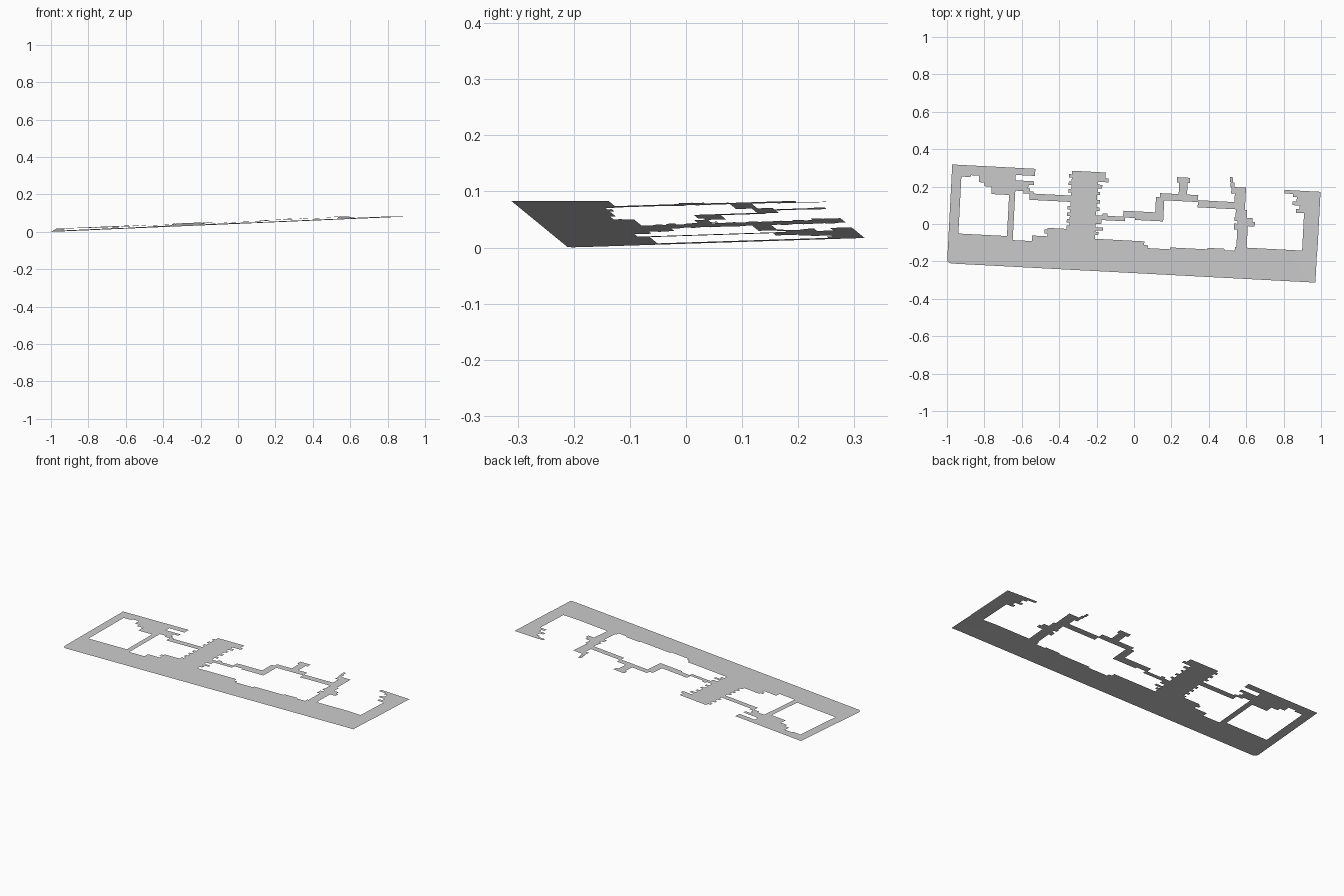
import bpy
import bmesh
import math
from mathutils import Matrix, Vector

cube = bpy.data.objects.get("Cube")
if cube:
    bpy.data.objects.remove(cube, do_unlink=True)

# Each rectangle is (left, right, bottom, top) in the panel's own straight frame
base_bar = [
    (-.987, .985, -.262, -.125),
    (-.987, -.643, -.125, -.10),
    (-.643, -.54, -.125, -.12),
    (-.54, -.345, -.125, -.09),
    (-.46, -.345, -.09, -.045),
    (-.475, -.345, -.075, -.055),
    (-.345, .06, -.125, -.09),
    (.06, .08, -.125, -.11),
    (.20, .56, -.125, -.115),
    (.40, .49, -.115, -.107),
    (.545, .985, -.125, -.095),
]

left_frame = [
    (-.987, -.935, -.10, .267),
    (-.935, -.885, .205, .267),
    (-.885, -.542, .229, .267),
    (-.885, -.645, .215, .229),
    (-.84, -.645, .20, .215),
    (-.84, -.545, .18, .20),
    (-.81, -.575, .16, .18),
    (-.77, -.565, .145, .16),
    (-.77, -.643, .12, .145),
    (-.675, -.643, -.10, .12),
]

left_bridge = [
    (-.60, -.545, .132, .145),
    (-.565, -.345, .10, .134),
]

tower_core = [
    (-.345, -.205, -.09, .267),
    (-.205, -.165, .225, .267),
    (-.205, -.148, .215, .235),
    (-.205, -.18, .18, .20),
    (-.205, -.19, .145, .16),
]

# Pairs of short teeth down both sides of the big tower
left_teeth = [(-.36, -.345, v, v + .018)
              for v in (-.045, -.01, .025, .06, .10, .15, .19, .23)]
right_teeth = [(-.205, -.188, v, v + .018)
               for v in (-.07, .06, .10)]
right_teeth += [(-.205, -.165, -.045, -.028), (-.205, -.175, -.01, .012)]

middle_bridge = [
    (-.205, -.05, .012, .036),
    (-.17, -.145, .036, .048),
    (-.06, .155, .032, .068),
    (.005, .155, .022, .032),
    (.11, .155, .068, .15),
    (.13, .335, .135, .172),
    (.23, .275, .172, .235),
    (.217, .287, .235, .262),
    (.335, .54, .107, .145),
]

right_tower = [
    (.553, .608, -.095, .02),
    (.535, .608, .0, .03),
    (.553, .645, .02, .045),
    (.535, .632, .045, .065),
    (.54, .60, .065, .107),
    (.53, .588, .107, .19),
    (.51, .588, .19, .225),
    (.505, .525, .225, .25),
    (.50, .516, .25, .277),
]

right_frame = [
    (.905, .987, -.095, .105),
    (.862, .987, .105, .125),
    (.88, .987, .125, .145),
    (.84, .987, .145, .165),
    (.862, .987, .165, .19),
    (.84, .987, .19, .205),
    (.795, .987, .205, .224),
]

rects = (base_bar + left_frame + left_bridge + tower_core + left_teeth
         + right_teeth + middle_bridge + right_tower + right_frame)


def cuts(first, second):
    """Sorted grid lines that carry all rectangle edges on one axis."""
    return sorted({round(r[i], 4) for r in rects for i in (first, second)})


def covered(u, v):
    return any(r[0] < u < r[1] and r[2] < v < r[3] for r in rects)


def fill_union(bm):
    """Fill every grid cell that lies in a rectangle, as one welded sheet."""
    us, vs = cuts(0, 1), cuts(2, 3)
    corners = {}

    def corner(u, v):
        if (u, v) not in corners:
            corners[u, v] = bm.verts.new((u, v, 0))
        return corners[u, v]

    for u0, u1 in zip(us, us[1:]):
        for v0, v1 in zip(vs, vs[1:]):
            if covered((u0 + u1) / 2, (v0 + v1) / 2):
                bm.faces.new([corner(u0, v0), corner(u1, v0),
                              corner(u1, v1), corner(u0, v1)])


bm = bmesh.new()
fill_union(bm)

# Rounded front right-hand corner
tip = min(bm.verts, key=lambda p: p.co.x + p.co.y)
near = [p for p in bm.verts if p is not tip and (p.co - tip.co).length < .03]
if not near:
    bmesh.ops.bevel(bm, geom=[tip], offset=.022, segments=3,
                    affect='VERTICES', profile=.5)

# Turn the sheet slightly clockwise
bmesh.ops.rotate(bm, verts=bm.verts, matrix=Matrix.Rotation(math.radians(-3), 3, 'Z'))

# Tilt the sheet, with a fold where it levels off at its upper end
slope_x, slope_y, level = .0445, .03, .083


def tilt(p):
    return slope_x * (p.x + 1) + slope_y * (p.y + .21)


fold_point = Vector((level / slope_x - 1, -.21, 0))
bmesh.ops.bisect_plane(bm, geom=bm.verts[:] + bm.edges[:] + bm.faces[:],
                       plane_co=fold_point, plane_no=Vector((slope_x, slope_y, 0)))
for p in bm.verts:
    p.co.z = max(0, min(level, tilt(p.co)))

# Merge the cells into large flat faces
bmesh.ops.dissolve_limit(bm, angle_limit=math.radians(.3),
                         verts=bm.verts[:], edges=bm.edges[:])
bmesh.ops.triangulate(bm, faces=bm.faces[:])
for f in bm.faces:
    f.normal_update()
    if f.normal.z < 0:
        f.normal_flip()

# Single grey material
grey = bpy.data.materials.new("light_grey")
grey.use_nodes = True
colour = (.6, .6, .6, 1)
grey.diffuse_color = colour
grey.node_tree.nodes["Principled BSDF"].inputs["Base Color"].default_value = colour

mesh = bpy.data.meshes.new("cutout_panel")
bm.to_mesh(mesh)
bm.free()
mesh.materials.append(grey)
panel = bpy.data.objects.new("cutout_panel", mesh)
bpy.context.collection.objects.link(panel)
